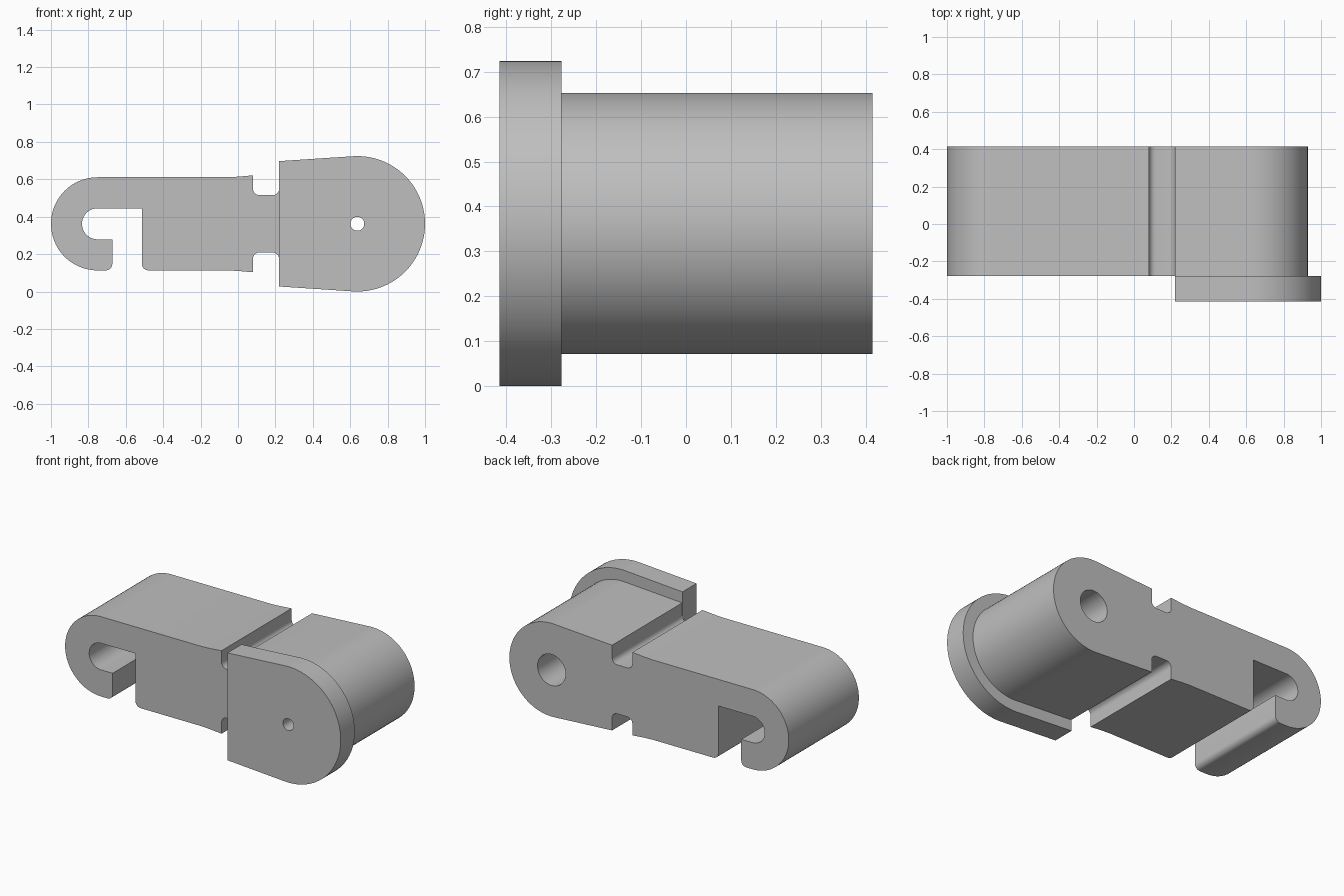
import bpy, bmesh
from math import sin, cos, radians

cube = bpy.data.objects.get("Cube")
if cube:
    bpy.data.objects.remove(cube, do_unlink=True)

AXIS_Z = 0.362            # height of the centre line
PIVOT_X, HOOK_X = 0.638, -0.751
BACK, STEP, FRONT = 0.415, -0.277, -0.415

grey = bpy.data.materials.new("plain grey")
grey.use_nodes = True
colour = (0.52, 0.52, 0.52, 1)
grey.diffuse_color = colour
grey.node_tree.nodes["Principled BSDF"].inputs["Base Color"].default_value = colour


def arc(cx, cz, r, start, end, steps=10):
    """Points along an arc, heights relative to the centre line."""
    angles = [radians(start + (end - start) * i / steps) for i in range(steps + 1)]
    return [(cx + r * cos(a), cz + r * sin(a)) for a in angles]


def mirrored(points):
    return [(x, -z) for x, z in reversed(points)]


def extrude(name, profile, y0, y1):
    """Solid made by sweeping an x-z profile along y."""
    bm = bmesh.new()
    face = bm.faces.new([bm.verts.new((x, y0, z + AXIS_Z)) for x, z in profile])
    swept = bmesh.ops.extrude_face_region(bm, geom=[face])["geom"]
    verts = [v for v in swept if isinstance(v, bmesh.types.BMVert)]
    bmesh.ops.translate(bm, verts=verts, vec=(0, y1 - y0, 0))
    bmesh.ops.recalc_face_normals(bm, faces=bm.faces)
    mesh = bpy.data.meshes.new(name)
    bm.to_mesh(mesh)
    bm.free()
    mesh.materials.append(grey)
    obj = bpy.data.objects.new(name, mesh)
    bpy.context.collection.objects.link(obj)
    return obj


def bore(obj, radius):
    """Drill a round hole through the pivot, then smooth the curved sides."""
    cutter = extrude("hole_cutter", arc(PIVOT_X, 0, radius, 0, 352.5, 47), -1, 1)
    cutter.hide_render = True
    mod = obj.modifiers.new("pivot_hole", "BOOLEAN")
    mod.operation, mod.solver, mod.object = "DIFFERENCE", "EXACT", cutter
    bpy.ops.object.select_all(action="DESELECT")
    obj.select_set(True)
    bpy.context.view_layer.objects.active = obj
    bpy.ops.object.modifier_apply(modifier=mod.name)
    bpy.data.objects.remove(cutter, do_unlink=True)
    bpy.ops.object.shade_smooth_by_angle(angle=radians(30))


# Link body: rounded pivot end, grooved waist, and open hook
fillet = 0.035
waist = ([(0.22, 0.266)]
         + arc(0.22 - fillet, 0.153 + fillet, fillet, 0, -90, 6)
         + arc(0.08 + fillet, 0.153 + fillet, fillet, 270, 180, 6)
         + [(0.08, 0.259), (0.0, 0.252), (-0.06, 0.249)])
hook = (arc(HOOK_X, 0, 0.249, 90, 270, 40)
        + arc(-0.672 - fillet, -0.249 + fillet, fillet, 270, 360, 6)
        + [(-0.672, -0.083)]
        + arc(HOOK_X, 0, 0.083, 270, 90, 28)
        + [(-0.514, 0.083)]
        + arc(-0.514 + fillet, -0.249 + fillet, fillet, 180, 270, 6))
pivot_end = arc(PIVOT_X, 0, 0.291, -93.8, 93.8, 44)
body = extrude("link_body", pivot_end + waist + hook + mirrored(waist), STEP, BACK)
bore(body, 0.097)

# Wider flange plate on the front of the pivot end
plate = arc(PIVOT_X, 0, 0.362, -93.8, 93.8, 48) + [(0.218, 0.335), (0.218, -0.335)]
flange = extrude("pivot_flange", plate, FRONT, STEP)
bore(flange, 0.037)
